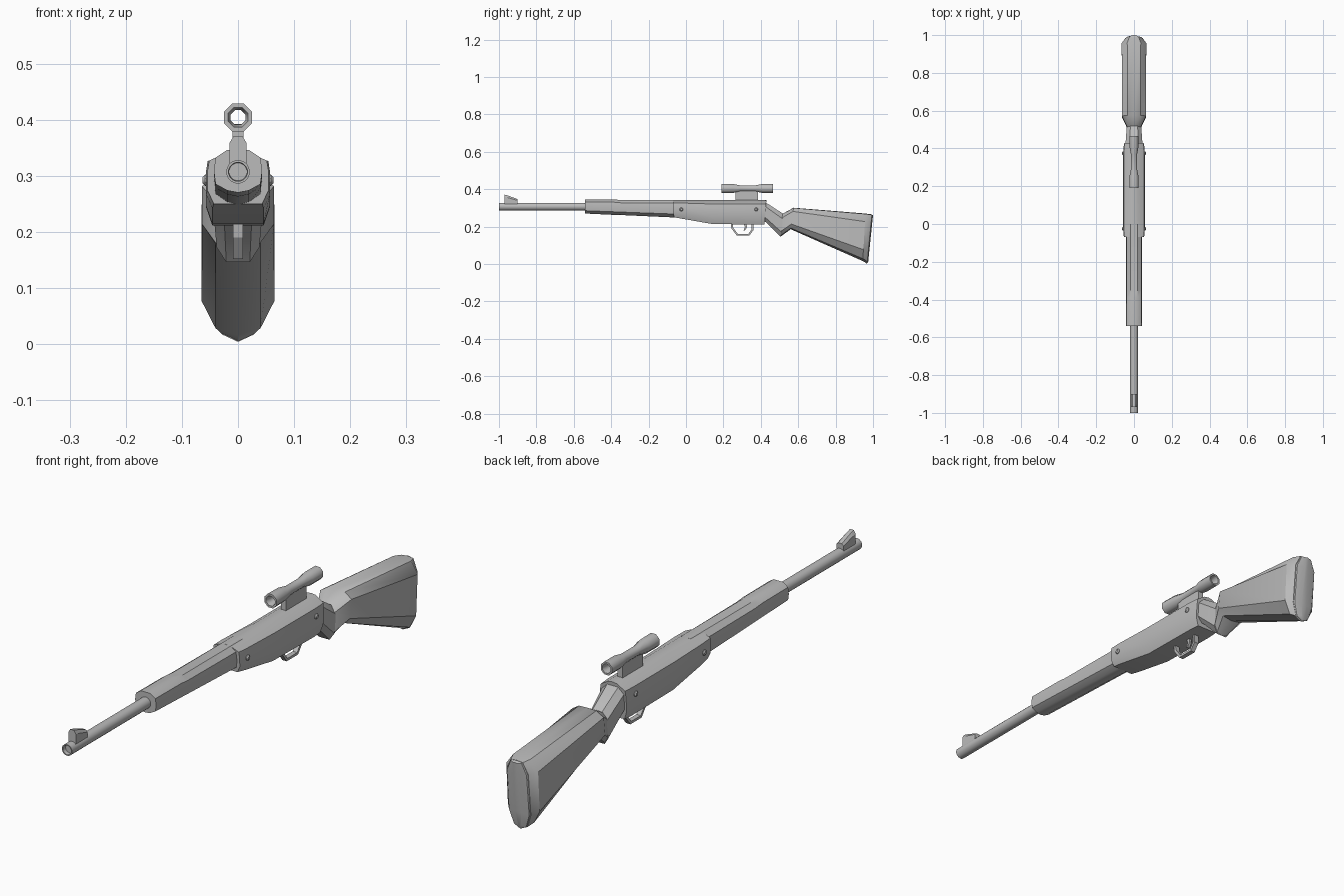
import bpy, bmesh, math
from math import radians

if "Cube" in bpy.data.objects:
    bpy.data.objects.remove(bpy.data.objects["Cube"])

grey = bpy.data.materials.new("plain grey")
grey.use_nodes = True
grey.diffuse_color = (0.5, 0.5, 0.5, 1)
grey.node_tree.nodes["Principled BSDF"].inputs["Base Color"].default_value = (0.5, 0.5, 0.5, 1)


def finish(name, bm, angle=35):
    bmesh.ops.recalc_face_normals(bm, faces=bm.faces)
    mesh = bpy.data.meshes.new(name)
    bm.to_mesh(mesh)
    bm.free()
    mesh.materials.append(grey)
    ob = bpy.data.objects.new(name, mesh)
    bpy.context.collection.objects.link(ob)
    bpy.ops.object.select_all(action='DESELECT')
    ob.select_set(True)
    bpy.context.view_layer.objects.active = ob
    if angle:
        bpy.ops.object.shade_smooth_by_angle(angle=radians(angle))
    return ob


def bridge(bm, rings, caps=True):
    n = len(rings[0])
    for a, b in zip(rings, rings[1:]):
        for i in range(n):
            j = (i + 1) % n
            bm.faces.new((a[i], a[j], b[j], b[i]))
    if caps:
        bm.faces.new(rings[0])
        bm.faces.new(rings[-1])


def loft(name, half, stations, angle=35):
    """half: (width share, depth share) from top to bottom centre.
    stations: top y, top z, bottom y, bottom z, half width."""
    outline = half + [(-u, t) for u, t in reversed(half) if u > 0]
    bm = bmesh.new()
    rings = [[bm.verts.new((u * w, yt + (yb - yt) * t, zt + (zb - zt) * t))
              for u, t in outline] for yt, zt, yb, zb, w in stations]
    bridge(bm, rings)
    return finish(name, bm, angle)


def lathe(name, profile, centre, sides, axis='Y', caps=True, angle=35):
    """profile: (position along axis, radius)."""
    bm = bmesh.new()
    rings = []
    for p, r in profile:
        ring = []
        for i in range(sides):
            a = 2 * math.pi * (i + 0.5) / sides
            c, s = r * math.cos(a), r * math.sin(a)
            co = (c, p, s) if axis == 'Y' else (p, c, s)
            ring.append(bm.verts.new([k + o for k, o in zip(co, centre)]))
        rings.append(ring)
    if not caps:
        rings.append(rings[0])
    bridge(bm, rings, caps)
    return finish(name, bm, angle)


def plate(name, outline, half_width):
    """Side outline in y and z, thickened across x."""
    bm = bmesh.new()
    rings = [[bm.verts.new((x, y, z)) for y, z in outline] for x in (-half_width, half_width)]
    bridge(bm, rings)
    return finish(name, bm, 0)


# Barrel with a shallow open muzzle
lathe("barrel", [(-0.985, 0.016), (-1.0, 0.017), (-1.0, 0.021), (-0.5, 0.021)],
      (0, 0, 0.307), 16)

# Front sight, a wedge with a chamfered crest
loft("front_sight", [(0.5, 0), (1, 0.2), (1, 1)],
     [(-0.97, 0.371, -0.97, 0.31, 0.015), (-0.955, 0.367, -0.955, 0.31, 0.015),
      (-0.9, 0.347, -0.9, 0.31, 0.015)], 0)

# Fore stock and receiver
fore = [(0.45, 0), (0.93, 0.18), (1, 0.5), (0.93, 0.8), (0.45, 0.95), (0, 1)]
loft("fore_stock", fore,
     [(-0.54, 0.346, -0.54, 0.27, 0.043), (-0.39, 0.346, -0.39, 0.263, 0.043),
      (-0.35, 0.342, -0.35, 0.262, 0.043), (0.0, 0.342, 0.0, 0.246, 0.043)])

body = [(0, 0), (0.35, 0.02), (0.95, 0.17), (1, 0.35), (1, 0.75), (0.8, 1), (0, 1)]
loft("receiver", body,
     [(-0.07, 0.343, -0.065, 0.25, 0.054), (-0.02, 0.343, -0.02, 0.242, 0.057),
      (0.14, 0.343, 0.14, 0.214, 0.057), (0.38, 0.343, 0.38, 0.211, 0.057),
      (0.43, 0.342, 0.42, 0.211, 0.053)])

# Wrist dropping behind the receiver
grip = [(0.5, 0), (1, 0.22), (1, 0.78), (0.55, 1)]
loft("wrist", grip,
     [(0.40, 0.333, 0.40, 0.235, 0.045), (0.425, 0.33, 0.425, 0.225, 0.045),
      (0.525, 0.265, 0.505, 0.146, 0.038)])

# Shoulder stock with a pointed heel and a rounded butt
stock = [(0, 0), (0.55, 0.01), (1, 0.17), (1, 0.76), (0.62, 0.95), (0, 1)]
loft("shoulder_stock", stock,
     [(0.515, 0.268, 0.505, 0.146, 0.036), (0.575, 0.301, 0.56, 0.186, 0.064),
      (0.96, 0.27, 0.945, 0.016, 0.065), (0.99, 0.266, 0.965, 0.004, 0.045)])
# Butt plate, bulging backward along its centre line
butt = loft("butt_plate", stock,
            [(0.985, 0.266, 0.962, 0.004, 0.046), (0.994, 0.264, 0.968, 0.004, 0.04),
             (1.0, 0.262, 0.974, 0.01, 0.012)])

# Screws on both sides
for side, label in ((1, "left"), (-1, "right")):
    for y, place in ((-0.025, "front"), (0.375, "rear")):
        lathe(f"{label}_{place}_screw",
              [(0.045 * side, 0.01), (0.059 * side, 0.01), (0.063 * side, 0.006)],
              (0, y, 0.292), 10, 'X')

# Trigger guard, a bent strap, and the trigger within
outer = [(0.238, 0.225), (0.243, 0.19), (0.272, 0.152), (0.338, 0.152), (0.36, 0.18), (0.36, 0.225)]
inner = [(0.35, 0.225), (0.35, 0.184), (0.333, 0.161), (0.277, 0.161), (0.253, 0.193), (0.248, 0.225)]
plate("trigger_guard", outer + inner, 0.009)
plate("trigger", [(0.305, 0.225), (0.315, 0.198), (0.308, 0.18), (0.315, 0.178),
                  (0.326, 0.198), (0.322, 0.225)], 0.005)

# Scope mount and open scope tube
plate("scope_mount", [(0.265, 0.33), (0.265, 0.392), (0.385, 0.392), (0.385, 0.33)], 0.01)
lathe("scope", [(0.19, 0.019), (0.19, 0.027), (0.25, 0.026), (0.29, 0.018), (0.37, 0.018),
                (0.405, 0.025), (0.465, 0.025), (0.465, 0.018), (0.44, 0.014), (0.21, 0.014)],
      (0, 0, 0.404), 8, caps=False, angle=50)
